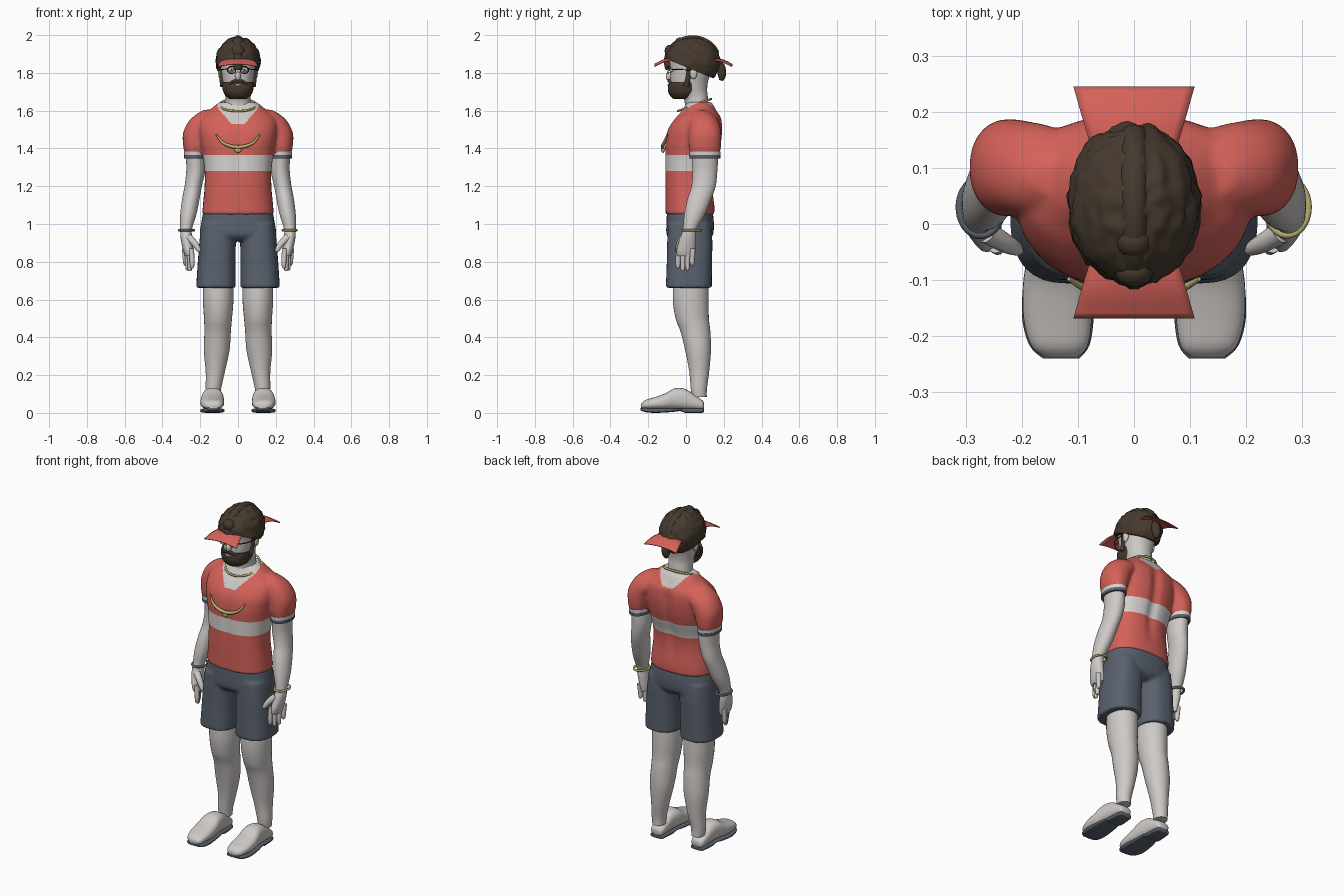
import bpy, bmesh, math
from mathutils import Matrix, Vector, noise

cube = bpy.data.objects.get("Cube")
if cube:
    bpy.data.objects.remove(cube, do_unlink=True)


def material(name, r, g, b):
    m = bpy.data.materials.new(name)
    m.use_nodes = True
    m.diffuse_color = (r, g, b, 1)
    bsdf = next(n for n in m.node_tree.nodes if n.type == 'BSDF_PRINCIPLED')
    bsdf.inputs["Base Color"].default_value = (r, g, b, 1)
    bsdf.inputs["Roughness"].default_value = 0.8
    return m


SKIN = material("pale skin", .62, .59, .57)
RED = material("red cloth", .66, .12, .1)
WHITE = material("white cloth", .67, .65, .63)
SLATE = material("slate cloth", .1, .12, .155)
BROWN = material("brown hair", .062, .042, .028)
GOLD = material("gold", .5, .43, .16)
DARK = material("dark frame", .02, .02, .022)
SIDES = ((1, "left_"), (-1, "right_"))


def smooth_rows(rows, k=4):
    """Catmull-Rom interpolation through rows of numbers."""
    p = [rows[0], *rows, rows[-1]]
    out = []
    for i in range(1, len(p) - 2):
        for j in range(k):
            t = j / k
            out.append([b + .5 * t * (c - a + t * (2*a - 5*b + 4*c - d + t * (3*(b - c) + d - a)))
                        for a, b, c, d in zip(*p[i - 1:i + 3])])
    return out + [list(rows[-1])]


def loft(bm, rows, side=1, axis='z', n=2.0, seg=32):
    """Rows: position on the axis, centre u, centre v, radius u, radius v."""
    rings = []
    for t, cu, cv, ru, rv in smooth_rows(rows):
        ring = []
        for i in range(seg):
            c, s = math.cos(math.tau * i / seg), math.sin(math.tau * i / seg)
            u = side * (cu + ru * math.copysign(abs(c) ** (2 / n), c))
            v = cv + rv * math.copysign(abs(s) ** (2 / n), s)
            ring.append(bm.verts.new((u, v, t) if axis == 'z' else (u, t, v)))
        rings.append(ring)
    for a, b in zip(rings, rings[1:]):
        for i in range(seg):
            j = (i + 1) % seg
            bm.faces.new((a[i], a[j], b[j], b[i]))
    bm.faces.new(rings[0])
    bm.faces.new(rings[-1])


def finish(bm, name, *mats, angle=45):
    bmesh.ops.recalc_face_normals(bm, faces=bm.faces)
    me = bpy.data.meshes.new(name)
    bm.to_mesh(me)
    bm.free()
    for m in mats:
        me.materials.append(m)
    me.shade_smooth()
    me.set_sharp_from_angle(angle=math.radians(angle))
    ob = bpy.data.objects.new(name, me)
    bpy.context.collection.objects.link(ob)
    return ob


def lofted(name, mat, rows, **kw):
    bm = bmesh.new()
    loft(bm, rows, **kw)
    return finish(bm, name, mat)


def baked(ob):
    """Evaluate the object, remove it and return its geometry."""
    bpy.context.view_layer.update()
    me = bpy.data.meshes.new_from_object(ob.evaluated_get(bpy.context.evaluated_depsgraph_get()))
    bpy.data.objects.remove(ob, do_unlink=True)
    bm = bmesh.new()
    bm.from_mesh(me)
    bpy.data.meshes.remove(me)
    return bm


def fused(bm, voxel):
    ob = finish(bm, "fusing")
    rm = ob.modifiers.new("Remesh", 'REMESH')
    rm.mode = 'VOXEL'
    rm.voxel_size = voxel
    sm = ob.modifiers.new("Smooth", 'SMOOTH')
    sm.iterations = 5
    return baked(ob)


def tube(name, mat, points, cyclic=False, side=1):
    """Points: x, y, z, radius."""
    pts = points if cyclic else smooth_rows(points)
    cu = bpy.data.curves.new(name, 'CURVE')
    cu.dimensions = '3D'
    cu.bevel_depth = 1
    cu.bevel_resolution = 3
    cu.use_fill_caps = True
    sp = cu.splines.new('POLY')
    sp.points.add(len(pts) - 1)
    sp.use_cyclic_u = cyclic
    for p, (x, y, z, r) in zip(sp.points, pts):
        p.co = (side * x, y, z, 1)
        p.radius = r
    ob = bpy.data.objects.new(name, cu)
    bpy.context.collection.objects.link(ob)
    bm = baked(ob)
    return finish(bm, name, mat)


def ring(name, mat, centre, u, v, r):
    c, u, v = Vector(centre), Vector(u), Vector(v)
    pts = [(*(c + u * math.cos(math.tau * i / 40) + v * math.sin(math.tau * i / 40)), r) for i in range(40)]
    return tube(name, mat, pts, cyclic=True)


def ball(name, mat, centre, size):
    bm = bmesh.new()
    bmesh.ops.create_uvsphere(bm, u_segments=20, v_segments=14, radius=1,
                              matrix=Matrix.Translation(centre) @ Matrix.Diagonal((*size, 1)))
    return finish(bm, name, mat)


# Shirt: torso and sleeves fused, then stripe and neckline coloured
bm = bmesh.new()
loft(bm, [(1.05, 0, .02, .19, .13), (1.1, 0, .02, .186, .13), (1.2, 0, .015, .177, .127),
          (1.28, 0, .018, .177, .13), (1.36, 0, .03, .187, .142), (1.43, 0, .038, .2, .15),
          (1.5, 0, .048, .21, .146), (1.56, 0, .065, .2, .123), (1.6, 0, .07, .155, .093),
          (1.645, 0, .07, .1, .065)], n=2.4)
for s, _ in SIDES:
    loft(bm, [(1.376, .228, .1, .055, .08), (1.42, .225, .1, .066, .086), (1.48, .214, .1, .077, .086),
              (1.54, .172, .095, .092, .08), (1.58, .14, .085, .082, .06), (1.605, .12, .08, .06, .03)], s, n=2.2)
bm = fused(bm, .008)
for v in bm.verts:
    x, y, z = v.co
    dip = math.exp(-(x / .03) ** 2) * max(0, min(1, (z - 1.1) * 5, (1.62 - z) * 10))
    v.co.y += dip * (-.014 if y > .08 else .006 if y < 0 else 0)
for z in (1.28, 1.365):
    bmesh.ops.bisect_plane(bm, geom=bm.verts[:] + bm.edges[:] + bm.faces[:], plane_co=(0, 0, z), plane_no=(0, 0, 1))
for f in bm.faces:
    c = f.calc_center_median()
    low = 1.53 if c.y < .06 else 1.575
    if 1.28 < c.z < 1.365:
        f.material_index = 1
    elif abs(c.x) < .11 and c.z > low + max(0, abs(c.x) - .035) * 1.2:
        f.material_index = 2
finish(bm, "shirt", RED, WHITE, SKIN)

# Shorts: hips and two legs fused
bm = bmesh.new()
loft(bm, [(1.08, 0, .02, .182, .12), (1, 0, .022, .196, .126), (.94, 0, .02, .2, .122), (.91, 0, .02, .15, .09)], n=2.4)
for s, _ in SIDES:
    loft(bm, [(1, .1, .02, .095, .115), (.9, .108, .02, .097, .12), (.8, .113, .018, .1, .12),
              (.662, .117, .015, .105, .122)], s, n=2.5)
finish(fused(bm, .009), "shorts", SLATE)

# Limbs, hems, shoes
for s, side in SIDES:
    for part, mat, low, high in (("cuff", WHITE, 1.364, 1.384), ("hem", SLATE, 1.346, 1.364)):
        lofted(side + "sleeve_" + part, mat, [(low, .228, .1, .057, .082), (high, .228, .1, .058, .083)], side=s)
    lofted(side + "arm", SKIN, [
        (1.42, .228, .1, .045, .065), (1.36, .226, .1, .049, .07), (1.28, .224, .1, .05, .066),
        (1.2, .237, .093, .046, .064), (1.13, .25, .07, .046, .063), (1.05, .263, .045, .043, .055),
        (.97, .275, .02, .031, .037), (.92, .272, .01, .031, .044), (.86, .263, 0, .027, .05),
        (.83, .26, 0, .02, .045)], side=s)
    for i, finger in enumerate(("index", "middle", "ring", "little")):
        x, y, tip = .243 + .012 * i, -.038 + .025 * i, (.765, .75, .755, .78)[i]
        tube(f"{side}{finger}_finger", SKIN, [(x + .004, y, .87, .014), (x, y - .004, .81, .0135),
             (x, y - .004, tip + .01, .011), (x, y - .004, tip, .005)], side=s)
    tube(side + "thumb", SKIN, [(.262, -.015, .93, .02), (.228, -.035, .895, .017), (.207, -.045, .862, .012),
                                (.203, -.046, .852, .005)], side=s)
    lofted(side + "leg", SKIN, [
        (.74, .105, .025, .08, .09), (.6, .105, .025, .081, .095), (.5, .106, .033, .074, .088),
        (.43, .108, .05, .07, .079), (.33, .113, .064, .068, .068), (.22, .12, .07, .051, .053),
        (.13, .13, .068, .041, .043), (.085, .13, .07, .036, .04)], side=s)
    lofted(side + "shoe", SKIN, [
        (-.238, .13, .036, .028, .012), (-.218, .133, .043, .05, .024), (-.17, .136, .05, .061, .032),
        (-.11, .136, .06, .062, .043), (-.06, .134, .074, .057, .056), (-.005, .134, .072, .05, .055),
        (.045, .134, .056, .045, .04), (.085, .134, .042, .038, .026), (.095, .134, .04, .025, .015)],
        side=s, axis='y', n=2.5)
    lofted(side + "sole", SLATE, [
        (-.24, .13, .02, .032, .006), (-.215, .133, .015, .054, .011), (-.16, .136, .012, .064, .012),
        (-.08, .136, .014, .058, .01), (-.03, .134, .017, .05, .008), (0, .134, .012, .049, .012),
        (.08, .134, .012, .042, .012), (.094, .134, .014, .03, .009)], side=s, axis='y', n=3.5)

# Head and neck
lofted("head", SKIN, [
    (1.56, 0, .06, .085, .075), (1.62, 0, .056, .073, .062), (1.67, 0, .05, .067, .066),
    (1.71, 0, .02, .074, .092), (1.76, 0, .018, .082, .1), (1.82, 0, .028, .09, .112),
    (1.88, 0, .03, .094, .118), (1.93, 0, .035, .07, .09)], n=2.2)
ball("nose", SKIN, (0, -.088, 1.782), (.015, .019, .024))
for s, side in SIDES:
    ball(side + "ear", SKIN, (s * .093, .04, 1.8), (.012, .02, .033))
    ball(side + "eye", WHITE, (s * .034, -.074, 1.815), (.017, .014, .012))
    ball(side + "pupil", DARK, (s * .034, -.088, 1.815), (.006, .002, .006))
    ring(side + "lens_frame", DARK, (s * .034, -.095, 1.815), (.022, 0, 0), (0, 0, .019), .0022)
    tube(side + "glasses_arm", DARK, [(.055, -.095, 1.82, .0025), (.09, -.05, 1.818, .0025),
                                      (.1, .04, 1.815, .0025)], side=s)
    tube(side + "sideburn", BROWN, [(.082, 0, 1.73, .015), (.086, .012, 1.78, .012), (.09, .016, 1.85, .012)], side=s)
tube("glasses_bridge", DARK, [(-.013, -.096, 1.818, .002), (0, -.1, 1.821, .002), (.013, -.096, 1.818, .002)])

# Beard and moustache
lofted("beard", BROWN, [
    (1.662, 0, -.025, .042, .04), (1.675, 0, -.015, .062, .066), (1.7, 0, -.01, .078, .084),
    (1.735, 0, -.008, .084, .086), (1.752, 0, -.004, .084, .082)], n=2.3)
tube("moustache", BROWN, [(-.05, -.075, 1.738, .006), (-.02, -.09, 1.757, .008), (0, -.092, 1.757, .006),
                          (.02, -.09, 1.757, .008), (.05, -.075, 1.738, .006)])
ball("lips", SKIN, (0, -.09, 1.735), (.018, .008, .006))

# Hair: lumpy cap cut on a slope, with a centre crest and a short tail
bm = bmesh.new()
bmesh.ops.create_uvsphere(bm, u_segments=56, v_segments=36, radius=1)
for v in bm.verts:
    d = v.co.normalized()
    k = 1 + .07 * noise.noise(d * 6)
    v.co = Vector((0, .035, 1.86)) + Vector((d.x * .118, d.y * .147, d.z * .131)) * k
cut = bmesh.ops.bisect_plane(bm, geom=bm.verts[:] + bm.edges[:] + bm.faces[:], plane_co=(0, -.1, 1.872),
                             plane_no=(0, .38, .92), clear_inner=True)
bmesh.ops.holes_fill(bm, edges=[e for e in bm.edges if e.is_boundary])
finish(bm, "hair", BROWN)
crest = []
for i in range(13):
    a = math.radians(160 - 15 * i)
    crest.append((0, .035 - .128 * math.cos(math.pi - a) * -1, 1.86 + .115 * math.sin(a), .025))
tube("hair_crest", BROWN, crest)
ball("front_knot", BROWN, (0, -.03, 1.958), (.032, .03, .03))
ball("forelock", BROWN, (0, -.085, 1.915), (.034, .028, .034))
tube("hair_tail", BROWN, [(0, .165, 1.86, .022), (0, .185, 1.825, .026), (0, .19, 1.785, .022), (0, .185, 1.76, .01)])

# Two cap brims, front and back
for name, flip in (("front_brim", False), ("back_brim", True)):
    bm = bmesh.new()
    rows = []
    for y, z, w in smooth_rows([(-.065, 1.88, .078), (-.115, 1.873, .093), (-.168, 1.848, .108)]):
        rows.append([bm.verts.new((w * i / 6, .077 - y if flip else y, z - .012 * (i / 6) ** 2))
                     for i in range(-6, 7)])
    for a, b in zip(rows, rows[1:]):
        for i in range(12):
            bm.faces.new((a[i], a[i + 1], b[i + 1], b[i]))
    ob = finish(bm, name, RED)
    ob.modifiers.new("Thickness", 'SOLIDIFY').thickness = .005

# Jewellery
ring("neck_chain", GOLD, (0, .045, 1.63), (.098, 0, 0), (0, .088, .032), .006)
tube("chest_crescent", GOLD, [(-.116, -.098, 1.475, .004), (-.075, -.118, 1.427, .008), (0, -.124, 1.407, .01),
                              (.075, -.118, 1.427, .008), (.116, -.098, 1.475, .004)])
ball("chest_pendant", GOLD, (0, -.122, 1.393), (.018, .01, .017))
ring("left_bracelet", GOLD, (.273, .03, .967), (.038, 0, 0), (0, .05, 0), .006)
ring("right_bracelet", SLATE, (-.273, .03, .967), (.038, 0, 0), (0, .05, 0), .007)
